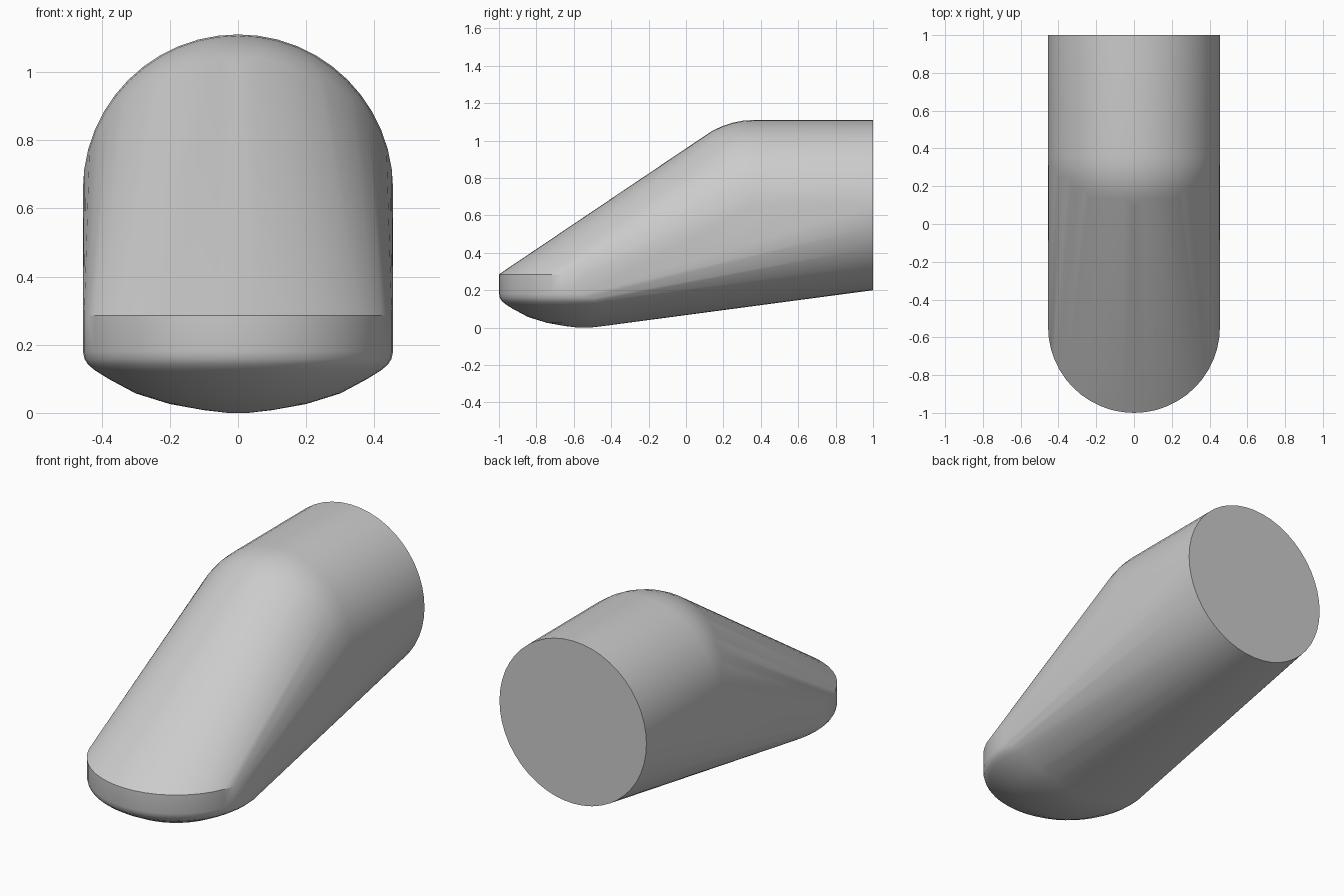
import bpy
import bmesh
from math import sin, cos, pi, radians

old = bpy.data.objects.get("Cube")
if old:
    bpy.data.objects.remove(old, do_unlink=True)

R = 0.455          # shared radius of barrel and toe
SEG = 48
BARREL_Z = 0.655
KNEE_Y = 0.363
TOE_Y = -0.545


def ring(bm, radius, place):
    """Add a ring of points, positioned by place(u, v)."""
    for i in range(SEG):
        a = 2 * pi * i / SEG
        bm.verts.new(place(radius * cos(a), radius * sin(a)))


bm = bmesh.new()

# Flat back end of the barrel
ring(bm, R, lambda u, v: (u, 1.0, BARREL_Z + v))

# Rounded knee: front half of a sphere, where the barrel meets the slope
STEPS = 12
for k in range(STEPS):
    t = pi / 2 * k / STEPS
    ring(bm, R * cos(t), lambda u, v: (u, KNEE_Y - R * sin(t), BARREL_Z + v))

# Toe: short upright wall above a shallow dome
toe_profile = [(R, 0.285), (R, 0.18), (0.45, 0.158), (0.44, 0.142),
               (0.42, 0.125), (0.38, 0.1), (0.3, 0.057), (0.2, 0.026),
               (0.1, 0.008), (0.03, 0.0)]
for radius, z in toe_profile:
    ring(bm, radius, lambda u, v: (u, TOE_Y + v, z))

# Stretch one skin over the three parts and drop the points inside
bmesh.ops.convex_hull(bm, input=bm.verts[:])
bmesh.ops.delete(bm, geom=[v for v in bm.verts if not v.link_faces], context='VERTS')
bmesh.ops.dissolve_limit(bm, angle_limit=radians(0.2), verts=bm.verts[:], edges=bm.edges[:])
bmesh.ops.recalc_face_normals(bm, faces=bm.faces[:])

mesh = bpy.data.meshes.new("sloped_barrel")
bm.to_mesh(mesh)
bm.free()
body = bpy.data.objects.new("sloped_barrel", mesh)
bpy.context.collection.objects.link(body)

# Plain grey
grey = bpy.data.materials.new("plain_grey")
grey.use_nodes = True
colour = (0.6, 0.6, 0.6, 1.0)
grey.diffuse_color = colour
grey.node_tree.nodes["Principled BSDF"].inputs["Base Color"].default_value = colour
mesh.materials.append(grey)

# Smooth skin with crisp rims
bpy.ops.object.select_all(action='DESELECT')
body.select_set(True)
bpy.context.view_layer.objects.active = body
bpy.ops.object.shade_smooth_by_angle(angle=radians(30))
